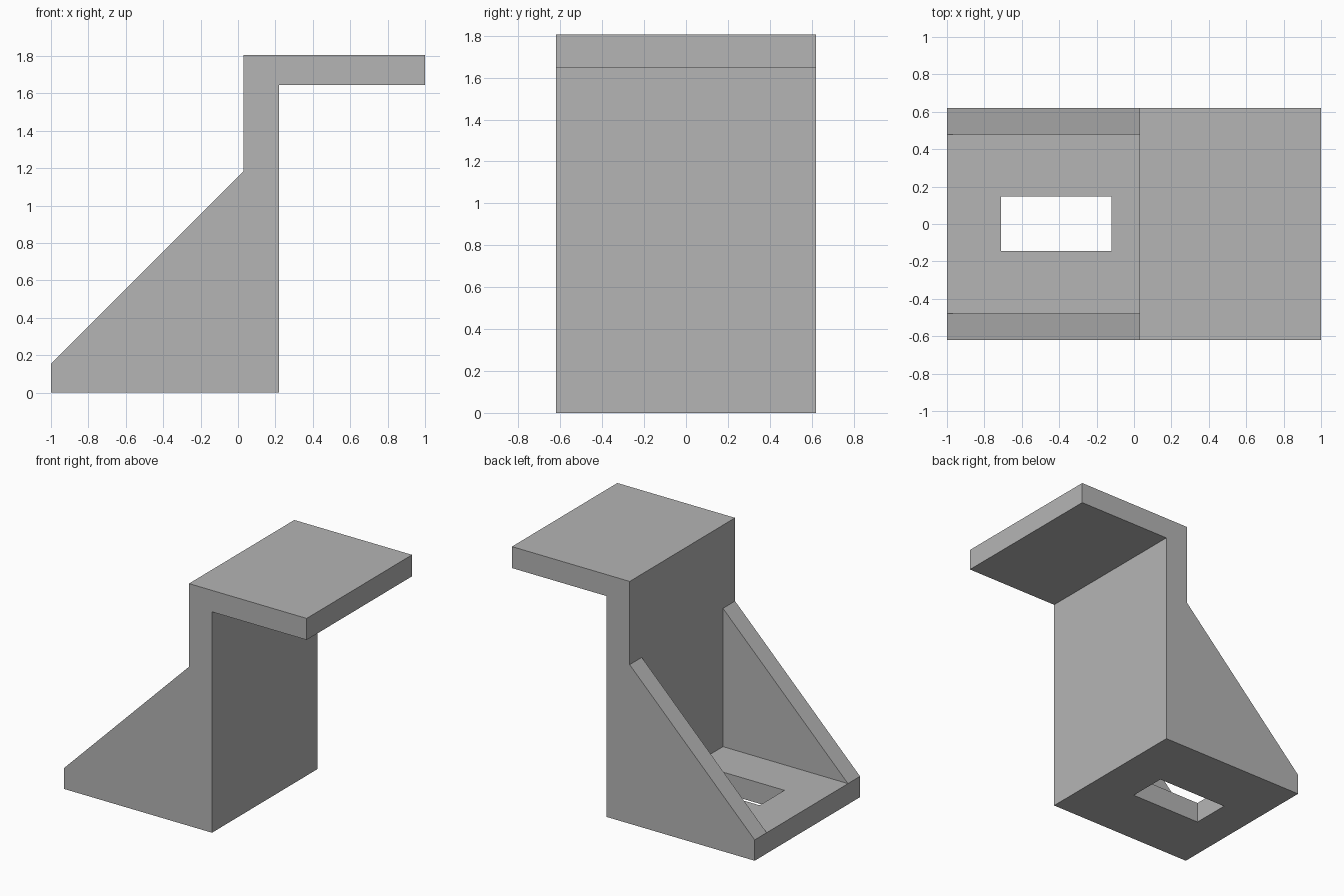
import bpy
import bmesh

default = bpy.data.objects.get("Cube")
if default:
    bpy.data.objects.remove(default, do_unlink=True)

# Plain grey finish
grey = bpy.data.materials.new("matte_grey")
grey.use_nodes = True
colour = (0.46, 0.46, 0.46, 1)
grey.diffuse_color = colour
grey.node_tree.nodes["Principled BSDF"].inputs["Base Color"].default_value = colour

# Main dimensions
HALF_WIDTH, POCKET_HALF = 0.62, 0.478
BACK, FRONT = -1.0, 1.0
WALL_IN, WALL_OUT = 0.03, 0.22
BASE_TOP, GUSSET_TOP = 0.155, 1.185
SHELF_BOTTOM, SHELF_TOP = 1.645, 1.805


def extrude_profile(name, points, y0, y1):
    """Solid made by sweeping an x-z outline along y."""
    bm = bmesh.new()
    face = bm.faces.new([bm.verts.new((x, y0, z)) for x, z in points])
    swept = bmesh.ops.extrude_face_region(bm, geom=[face])["geom"]
    verts = [v for v in swept if isinstance(v, bmesh.types.BMVert)]
    bmesh.ops.translate(bm, verts=verts, vec=(0, y1 - y0, 0))
    bmesh.ops.recalc_face_normals(bm, faces=bm.faces)
    mesh = bpy.data.meshes.new(name)
    bm.to_mesh(mesh)
    bm.free()
    mesh.materials.append(grey)
    obj = bpy.data.objects.new(name, mesh)
    bpy.context.collection.objects.link(obj)
    return obj


def box_profile(x0, x1, z0, z1):
    return [(x0, z0), (x1, z0), (x1, z1), (x0, z1)]


def apply_boolean(target, other, operation):
    mod = target.modifiers.new(other.name, "BOOLEAN")
    mod.operation, mod.solver, mod.object = operation, "EXACT", other
    bpy.context.view_layer.objects.active = target
    bpy.ops.object.modifier_apply(modifier=mod.name)
    bpy.data.objects.remove(other, do_unlink=True)


# Base plate, upright wall and top shelf in one bent profile
bracket = extrude_profile("bracket", [
    (BACK, 0), (WALL_OUT, 0), (WALL_OUT, SHELF_BOTTOM), (FRONT, SHELF_BOTTOM),
    (FRONT, SHELF_TOP), (WALL_IN, SHELF_TOP), (WALL_IN, BASE_TOP), (BACK, BASE_TOP),
], -HALF_WIDTH, HALF_WIDTH)

# Rectangular slot through the base plate
slot = extrude_profile("slot_cutter", box_profile(-0.71, -0.12, -0.1, 0.3), -0.145, 0.148)
apply_boolean(bracket, slot, "DIFFERENCE")

# Triangular side gussets fused to the bracket
triangle = [(BACK, BASE_TOP), (WALL_IN, BASE_TOP), (WALL_IN, GUSSET_TOP)]
for side in (-1, 1):
    gusset = extrude_profile("gusset", triangle, side * POCKET_HALF, side * HALF_WIDTH)
    apply_boolean(bracket, gusset, "UNION")
